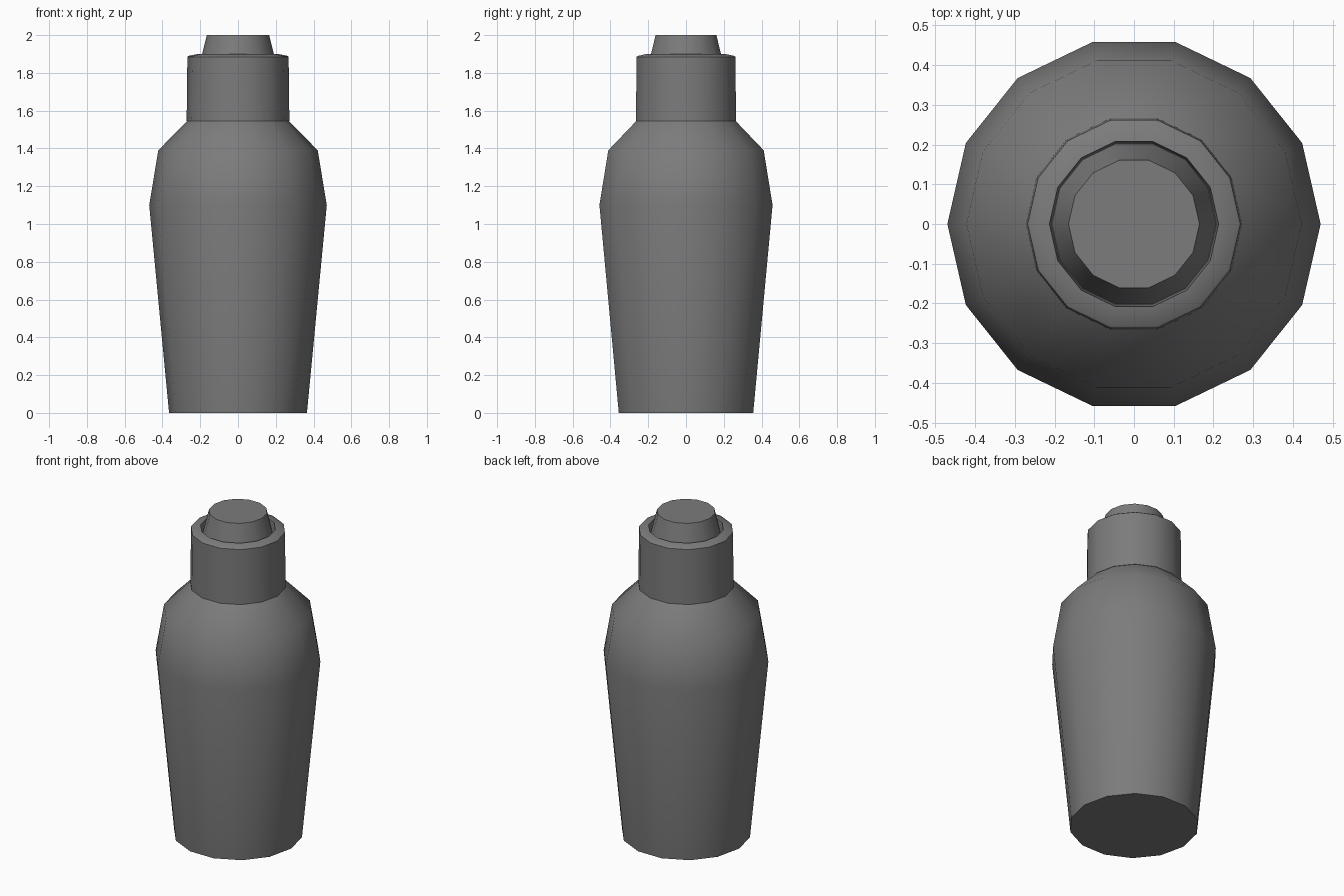
import bpy
import bmesh
from math import cos, sin, tau, radians

cube = bpy.data.objects.get("Cube")
if cube:
    bpy.data.objects.remove(cube, do_unlink=True)

SIDES = 14

# One grey material for the whole bottle
grey = bpy.data.materials.new("dark grey")
grey.use_nodes = True
colour = (0.2, 0.2, 0.2, 1)
grey.diffuse_color = colour
grey.node_tree.nodes["Principled BSDF"].inputs["Base Color"].default_value = colour


def lathe(name, profile):
    """Turn a (radius, height) profile, bottom to top, and close both ends."""
    bm = bmesh.new()
    rings = [[bm.verts.new((r * cos(tau * i / SIDES), r * sin(tau * i / SIDES), z))
              for i in range(SIDES)] for r, z in profile]
    for low, high in zip(rings, rings[1:]):
        for i in range(SIDES):
            j = (i + 1) % SIDES
            bm.faces.new((low[i], low[j], high[j], high[i]))
    bm.faces.new(rings[0][::-1])
    bm.faces.new(rings[-1])
    mesh = bpy.data.meshes.new(name)
    bm.to_mesh(mesh)
    bm.free()
    mesh.materials.append(grey)
    obj = bpy.data.objects.new(name, mesh)
    bpy.context.collection.objects.link(obj)
    bpy.ops.object.select_all(action="DESELECT")
    obj.select_set(True)
    bpy.context.view_layer.objects.active = obj
    bpy.ops.object.shade_smooth_by_angle(angle=radians(40))
    return obj


# Tapered body with rounded shoulders
lathe("body", [(0.365, 0), (0.47, 1.1), (0.422, 1.39), (0.27, 1.545)])

# Collar with a sloped rim and a recess in its top
lathe("collar", [(0.272, 1.545), (0.268, 1.885), (0.262, 1.89), (0.213, 1.9), (0.208, 1.83)])

# Tapered button rising out of the recess
lathe("button", [(0.207, 1.831), (0.165, 2.0)])
